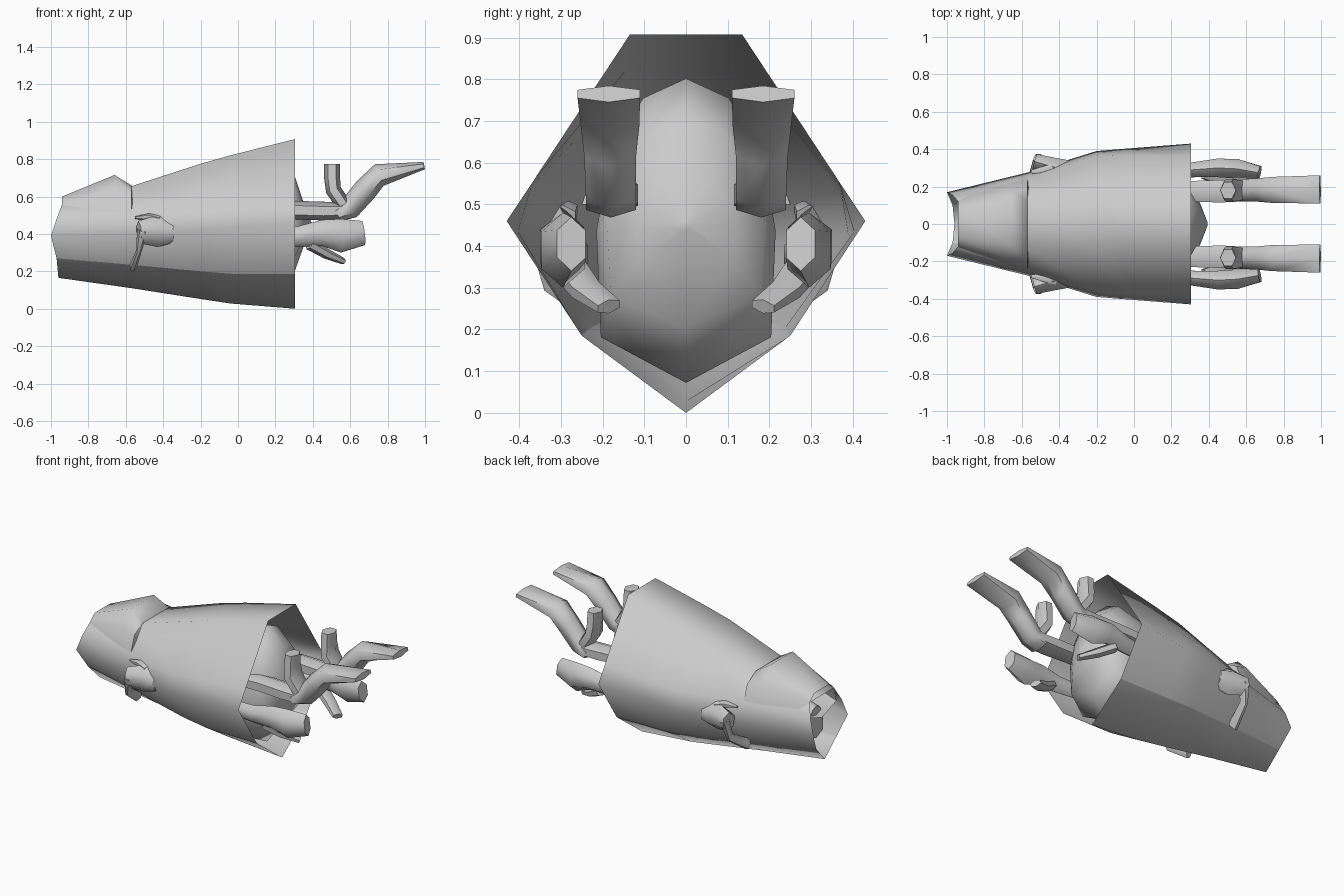
import bpy, bmesh, math
from mathutils import Vector

if "Cube" in bpy.data.objects:
    bpy.data.objects.remove(bpy.data.objects["Cube"])

grey = bpy.data.materials.new("plain grey")
grey.diffuse_color = (0.6, 0.6, 0.6, 1)
grey.use_nodes = True
grey.node_tree.nodes["Principled BSDF"].inputs["Base Color"].default_value = grey.diffuse_color


def loft(name, rings, cap_start, cap_end, angle=35, mirror=False, sharp_rows=()):
    """Skin closed rings of points into a smooth surface with sharp creases."""
    bm = bmesh.new()
    rows = [[bm.verts.new(p) for p in r] for r in rings]
    n = len(rows[0])
    for a, b in zip(rows, rows[1:]):
        for i in range(n):
            j = (i + 1) % n
            bm.faces.new((a[i], a[j], b[j], b[i]))
    if cap_start:
        bm.faces.new(rows[0][::-1])
    if cap_end:
        bm.faces.new(rows[-1])
    bmesh.ops.recalc_face_normals(bm, faces=bm.faces)
    for f in bm.faces:
        f.smooth = True
    for e in bm.edges:
        e.smooth = e.calc_face_angle(0) < math.radians(angle)
    for a, b in zip(rows, rows[1:]):
        for i in sharp_rows:
            bm.edges.get((a[i], b[i])).smooth = False
    me = bpy.data.meshes.new(name)
    bm.to_mesh(me)
    bm.free()
    me.materials.append(grey)
    ob = bpy.data.objects.new(name, me)
    bpy.context.collection.objects.link(ob)
    if mirror:
        ob.modifiers.new("mirror", 'MIRROR').use_axis = (False, True, False)
    return ob


def both_sides(half):
    """Complete a half ring whose first point lies on the centre plane."""
    other = [(x, -y, z) for x, y, z in reversed(half) if y > 1e-5]
    return half + other


def limb(name, path, sides=6):
    """Tapered limb; path rows are x, y, z, half width, half thickness."""
    rings = []
    pts = [Vector(p[:3]) for p in path]
    for i, p in enumerate(path):
        t = (pts[min(i + 1, len(pts) - 1)] - pts[max(i - 1, 0)]).normalized()
        up = t.cross(Vector((0, 1, 0))).normalized()
        side = up.cross(t).normalized()
        k = 1 / math.cos(math.pi / sides)
        ring = []
        for s in range(sides):
            a = 2 * math.pi * (s + 0.5) / sides
            ring.append(pts[i] + side * math.cos(a) * k * p[3] + up * math.sin(a) * p[4])
        rings.append(ring)
    return loft(name, rings, True, True, 65, mirror=True)


# Outer shell, open at both ends, creased along its lower sides
shell = [
    [(-0.96, 0, .165), (-0.97, .10, .27), (-1.0, .17, .39), (-0.97, .155, .48), (-0.94, .12, .56)],
    [(-0.57, 0, .11), (-0.57, .17, .235), (-0.57, .275, .40), (-0.57, .25, .51), (-0.57, .13, .655)],
    [(-0.2, 0, .052), (-0.2, .235, .20), (-0.2, .39, .42), (-0.2, .365, .53), (-0.2, .15, .775)],
    [(-0.04, 0, .028), (-0.04, .25, .187), (-0.04, .403, .435), (-0.04, .37, .545), (-0.04, .145, .82)],
    [(.305, 0, 0), (.305, .25, .185), (.305, .43, .46), (.305, .365, .558), (.305, .135, .907)],
]
loft("shell", [both_sides(r) for r in shell], False, False, 85, sharp_rows=(1, 8))

# Raised hood over the narrow end
hood = []
for x, w, low, mid, top in [(-0.94, .145, .47, .56, .60), (-0.66, .225, .50, .64, .715),
                            (-0.57, .25, .50, .61, .66), (-0.555, .2, .50, .53, .56)]:
    hood.append(both_sides([(x, 0, low - .05), (x, w, low), (x, w * .84, mid), (x, w * .5, top)]))
loft("hood", hood, False, True, 60)

# Soft body inside the shell
profile = [(0, -1), (.95, -.7), (1, 0), (.85, .5), (.48, .87)]
body = []
for x, cz, ry, rz in [(-0.9, .38, .07, .1), (-0.5, .41, .14, .18), (0, .44, .21, .31),
                      (.2, .437, .215, .365), (.305, .455, .19, .25),
                      (.35, .45, .12, .12), (.392, .45, .012, .012)]:
    ring = both_sides([(x, y * ry, cz + z * rz) for y, z in profile])
    ring.insert(5, (x, 0, cz + rz))
    body.append(ring)
loft("body", body, True, True, 70)

# Upper arms with large claws and upright thumbs
limb("upper_arm", [(.05, .18, .52, .05, .045), (.3, .175, .527, .055, .05),
                   (.46, .175, .522, .06, .05), (.57, .18, .525, .06, .045)])
limb("claw", [(.53, .18, .505, .06, .04), (.595, .18, .535, .06, .06),
              (.68, .182, .635, .062, .065), (.755, .182, .715, .07, .062),
              (.995, .185, .765, .075, .02)])
limb("thumb", [(.575, .18, .54, .05, .04), (.51, .18, .635, .06, .042),
               (.503, .18, .70, .05, .043), (.503, .18, .775, .045, .042)])

# Lower arms with a blunt claw and a small inner prong
limb("lower_arm", [(.12, .27, .38, .035, .045), (.32, .29, .385, .04, .055),
                   (.45, .30, .405, .05, .07), (.55, .295, .39, .052, .09),
                   (.672, .275, .405, .035, .065)])
limb("lower_prong", [(.38, .28, .345, .04, .03), (.47, .24, .295, .035, .028),
                     (.56, .185, .255, .03, .018)])

# Small legs poking through the shell sides
limb("side_leg", [(-.35, .29, .41, .05, .06), (-.43, .305, .415, .05, .085),
                  (-.53, .335, .41, .04, .06)])
limb("side_leg_spike", [(-.51, .345, .42, .03, .03), (-.53, .32, .31, .025, .015),
                        (-.56, .19, .225, .03, .02)])
limb("side_leg_fin", [(-.42, .295, .47, .03, .03), (-.48, .285, .49, .025, .02),
                      (-.55, .28, .487, .008, .006)])
